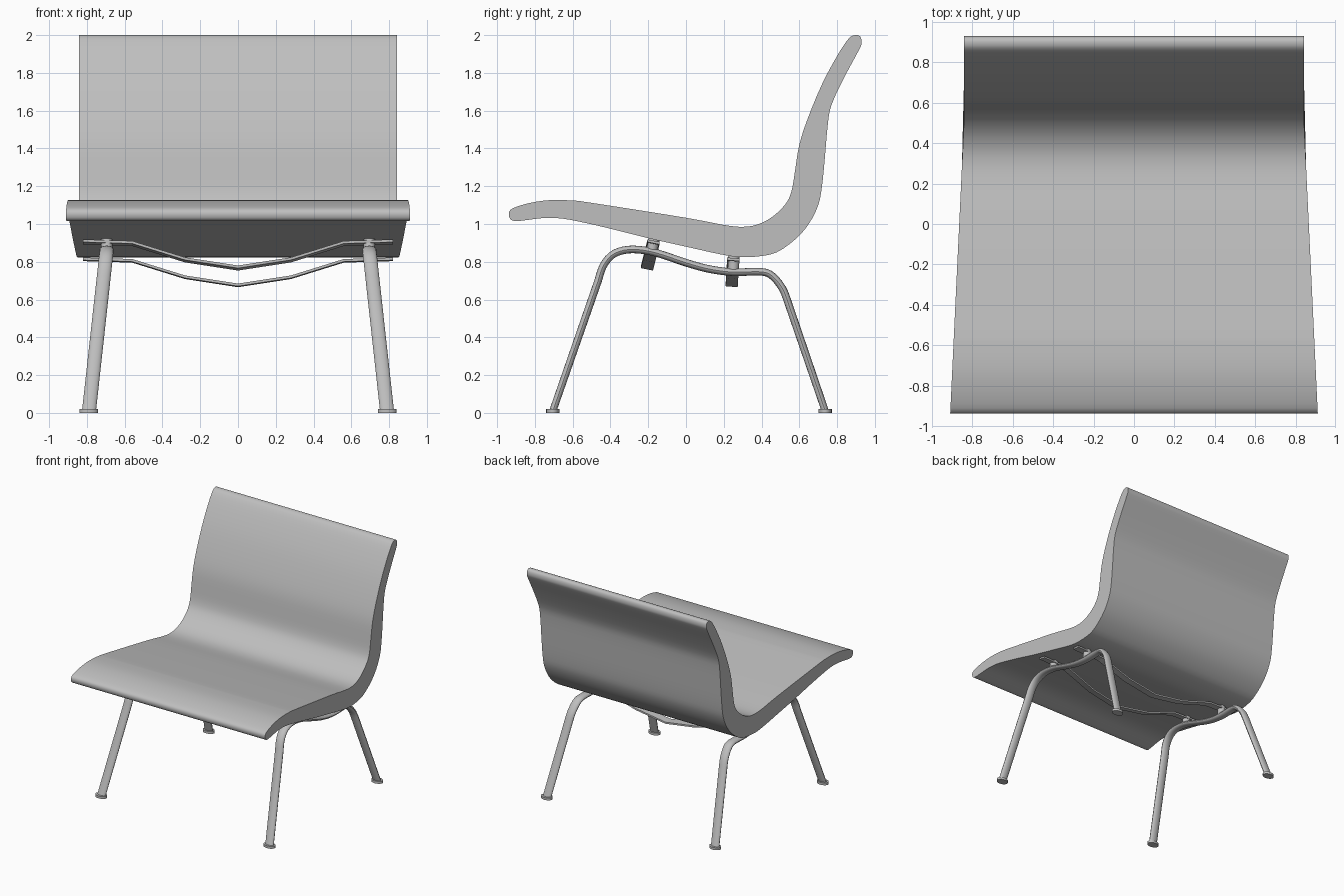
import bpy, bmesh, math
from mathutils import Vector

if "Cube" in bpy.data.objects:
    bpy.data.objects.remove(bpy.data.objects["Cube"])

grey = bpy.data.materials.new("light grey")
grey.diffuse_color = (0.52, 0.52, 0.52, 1)
grey.use_nodes = True
grey.node_tree.nodes["Principled BSDF"].inputs["Base Color"].default_value = grey.diffuse_color


def finish(name, bm, angle=35):
    bmesh.ops.recalc_face_normals(bm, faces=bm.faces)
    mesh = bpy.data.meshes.new(name)
    bm.to_mesh(mesh)
    bm.free()
    mesh.materials.append(grey)
    obj = bpy.data.objects.new(name, mesh)
    bpy.context.collection.objects.link(obj)
    bpy.ops.object.select_all(action='DESELECT')
    obj.select_set(True)
    bpy.context.view_layer.objects.active = obj
    bpy.ops.object.shade_smooth_by_angle(angle=math.radians(angle))
    return obj


def spline(pts, steps, closed=False):
    """Smooth path through 2D points."""
    p = [Vector(q) for q in pts]
    n = len(p)
    at = (lambda i: p[i % n]) if closed else (lambda i: p[max(0, min(n - 1, i))])
    out = []
    for i in range(n if closed else n - 1):
        a, b, c, d = at(i - 1), at(i), at(i + 1), at(i + 2)
        for s in range(steps):
            t = s / steps
            out.append(0.5 * (2 * b + (c - a) * t + (2 * a - 5 * b + 4 * c - d) * t * t
                              + (3 * b - a - 3 * c + d) * t ** 3))
    return out if closed else out + [p[-1]]


def loft(name, rings, angle=35):
    """Skin closed rings of points and cap both ends."""
    bm = bmesh.new()
    vs = [[bm.verts.new(v) for v in r] for r in rings]
    n = len(vs[0])
    for a, b in zip(vs, vs[1:]):
        for i in range(n):
            j = (i + 1) % n
            bm.faces.new((a[i], a[j], b[j], b[i]))
    bm.faces.new(vs[0])
    bm.faces.new(vs[-1])
    return finish(name, bm, angle)


# One-piece seat and back: side profile (y, z), widening toward the front
profile = [(-.93, 1.075), (-.86, 1.103), (-.78, 1.12), (-.70, 1.127), (-.6, 1.124),
           (-.5, 1.112), (0, 1.033), (.2, .995), (.3, .985), (.38, .998), (.46, 1.04),
           (.53, 1.11), (.56, 1.18), (.577, 1.28), (.6, 1.42), (.645, 1.56),
           (.72, 1.74), (.8, 1.89), (.86, 1.98), (.895, 2.0), (.922, 1.993),
           (.93, 1.96), (.915, 1.92), (.84, 1.78), (.77, 1.63), (.75, 1.52),
           (.735, 1.35), (.72, 1.2), (.70, 1.1), (.65, 1.0), (.58, .92), (.48, .85),
           (.38, .828), (.28, .825), (.18, .84), (0, .88), (-.2, .925), (-.4, .975),
           (-.53, 1.005), (-.65, 1.028), (-.75, 1.032), (-.85, 1.02), (-.91, 1.016),
           (-.935, 1.035)]
outline = spline(profile, 3, True)


def half_width(y):
    return 0.842 + max(0, 0.5 - y) * 0.0475


loft("seat_shell", [[(s * half_width(p.x), p.x, p.y) for p in outline] for s in (-1, 1)], 30)

# Bent side frames: each oval tube forms a front and a rear leg
path = ([Vector((-.705, .01))]
        + spline([(-.465, .70), (-.44, .775), (-.395, .833), (-.33, .861), (-.25, .864),
                  (-.15, .845), (0, .795), (.12, .762), (.25, .745), (.40, .747),
                  (.46, .722), (.51, .66), (.535, .60)], 3)
        + [Vector((.737, .01))])


def leg_x(z):
    return 0.79 - 0.11 * min(z, 0.86)


def side_frame(side):
    rings = []
    for i, p in enumerate(path):
        t = (path[min(i + 1, len(path) - 1)] - path[max(i - 1, 0)]).normalized()
        if i == 0 or i == len(path) - 1:
            normal = Vector((1, 0))
        else:
            normal = Vector((-t.y, t.x))
        if i == len(path) - 1 or i == 0:
            normal *= math.copysign(1.0, normal.dot(Vector((-t.y, t.x))))
        ring = []
        for k in range(16):
            a = math.tau * k / 16
            q = p + normal * 0.02 * math.sin(a)
            ring.append((side * leg_x(p.y) + 0.037 * math.cos(a), q.x, q.y))
        rings.append(ring)
    loft(("left" if side < 0 else "right") + "_side_frame", rings)


def disc(name, x, y, z0, z1, rx, ry, lean=0):
    """Upright oval disc, its top shifted along y by lean."""
    rings = [[(x + rx * math.cos(math.tau * k / 20), y + d + ry * math.sin(math.tau * k / 20), z)
              for k in range(20)] for z, d in ((z0, 0), (z1, lean))]
    loft(name, rings)


for side in (-1, 1):
    side_frame(side)
    tag = "left" if side < 0 else "right"
    # Floor glides
    disc(tag + "_front_foot", side * .79, -.705, 0, .02, .05, .035)
    disc(tag + "_rear_foot", side * .79, .737, 0, .02, .05, .035)
    # Spacers joining the frame to the seat
    disc(tag + "_front_spacer", side * .695, -.182, .85, .925, .03, .03, .014)
    disc(tag + "_rear_spacer", side * .705, .25, .75, .835, .03, .03, .004)


def cross_bar(name, y, z, lean, slope):
    """Flat bar sagging at the middle, bent in straight sections."""
    rings = []
    for x, drop in ((-.82, 0), (-.56, .008), (-.28, .095), (0, .138),
                    (.28, .095), (.56, .008), (.82, 0)):
        cy, cz = y - drop * lean, z - drop
        rings.append([(x, cy + dy, cz + dz - dy * slope)
                      for dy, dz in ((-.032, -.007), (.032, -.007), (.032, .007), (-.032, .007))])
    loft(name, rings, 10)


# Sagging cross bars under the seat
cross_bar("front_cross_bar", -.172, .905, .25, .2)
cross_bar("rear_cross_bar", .25, .813, .06, .08)
